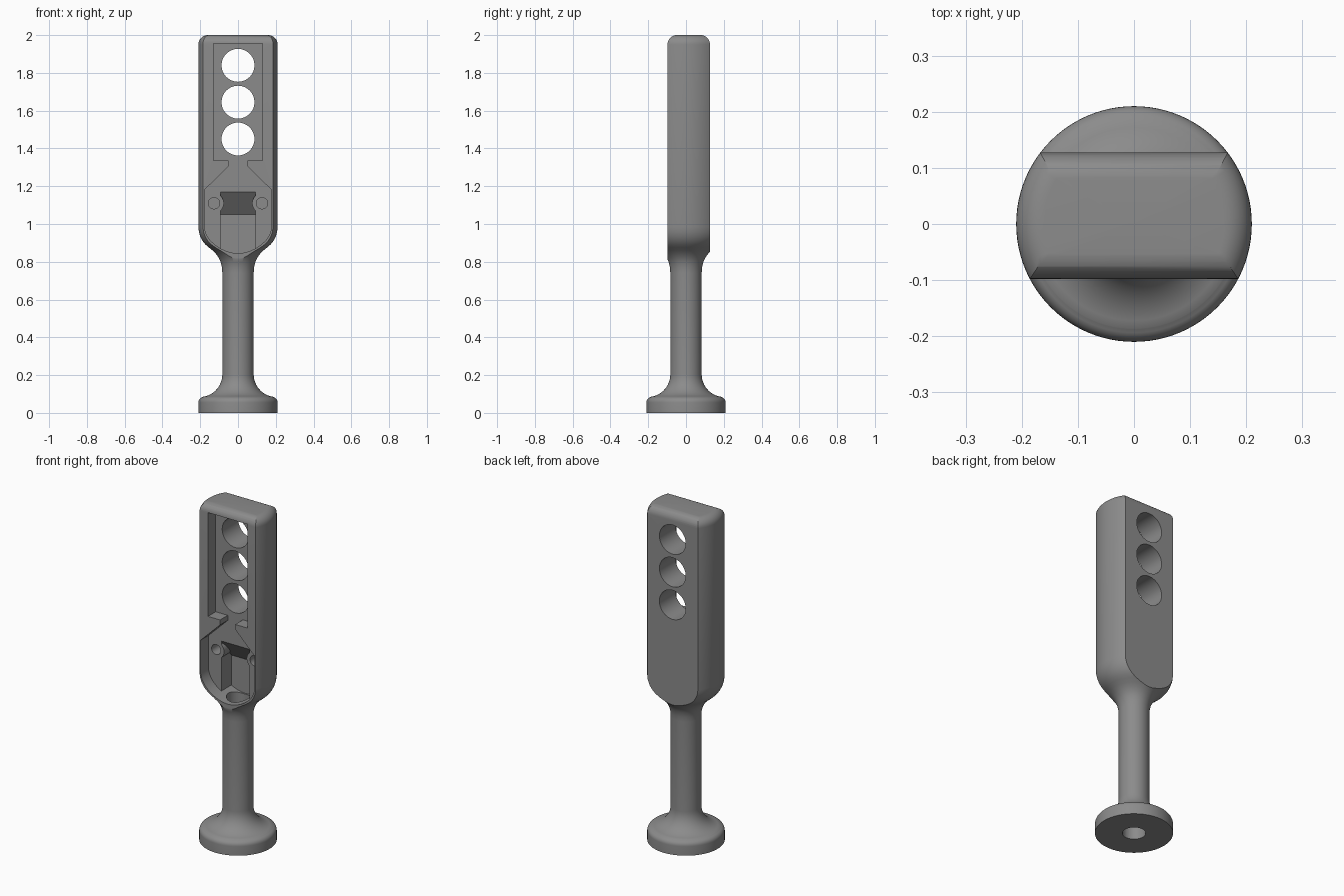
import bpy, bmesh, math
from mathutils import Matrix, Vector

if "Cube" in bpy.data.objects:
    bpy.data.objects.remove(bpy.data.objects["Cube"])


def new_object(name, bm):
    bmesh.ops.recalc_face_normals(bm, faces=bm.faces)
    mesh = bpy.data.meshes.new(name)
    bm.to_mesh(mesh)
    bm.free()
    ob = bpy.data.objects.new(name, mesh)
    bpy.context.collection.objects.link(ob)
    return ob


def prism(name, outline, axis, start, end):
    """Extrude a closed outline; axis 'x' takes (y, z) points, axis 'y' takes (x, z)."""
    place = (lambda p, d: (d, p[0], p[1])) if axis == 'x' else (lambda p, d: (p[0], d, p[1]))
    bm = bmesh.new()
    face = bm.faces.new([bm.verts.new(place(p, start)) for p in outline])
    ext = bmesh.ops.extrude_face_region(bm, geom=[face])
    move = Vector(place((0, 0), end - start))
    bmesh.ops.translate(bm, vec=move, verts=[g for g in ext['geom'] if isinstance(g, bmesh.types.BMVert)])
    return new_object(name, bm)


def rod(name, radius, start, end, axis, x=0, z=0, sides=48):
    bm = bmesh.new()
    mid = (start + end) / 2
    if axis == 'y':
        m = Matrix.Translation((x, mid, z)) @ Matrix.Rotation(math.pi / 2, 4, 'X')
    else:
        m = Matrix.Translation((x, 0, mid))
    bmesh.ops.create_cone(bm, cap_ends=True, segments=sides, radius1=radius, radius2=radius,
                          depth=end - start, matrix=m)
    return new_object(name, bm)


def revolve(name, profile, sides=96):
    """Turn an (r, z) profile, starting and ending on the axis, into a solid."""
    bm = bmesh.new()
    verts = [bm.verts.new((r, 0, z)) for r, z in profile]
    edges = [bm.edges.new(pair) for pair in zip(verts, verts[1:])]
    bmesh.ops.spin(bm, geom=verts + edges, cent=(0, 0, 0), axis=(0, 0, 1),
                   angle=2 * math.pi, steps=sides)
    bmesh.ops.remove_doubles(bm, verts=bm.verts, dist=1e-5)
    return new_object(name, bm)


def boolean(target, cutter, operation='DIFFERENCE'):
    mod = target.modifiers.new('cut', 'BOOLEAN')
    mod.operation, mod.solver, mod.object = operation, 'EXACT', cutter
    bpy.context.view_layer.objects.active = target
    bpy.ops.object.modifier_apply(modifier=mod.name)
    bpy.data.objects.remove(cutter)


def arc(cx, cz, r, a0, a1, n=8):
    return [(cx + r * math.cos(math.radians(a0 + (a1 - a0) * i / n)),
             cz + r * math.sin(math.radians(a0 + (a1 - a0) * i / n))) for i in range(n + 1)]


# Turned body: foot, stem, flared neck and round head
profile = [(0, 0), (0.21, 0)]
profile += arc(0.18, 0.055, 0.03, 0, 75, 6)
profile += arc(0.203, 0.204, 0.12, 262, 180, 12)
profile += [(0.083, 0.74), (0.085, 0.77), (0.092, 0.80), (0.103, 0.823), (0.118, 0.843),
            (0.135, 0.86), (0.155, 0.876), (0.173, 0.892), (0.188, 0.911), (0.199, 0.932),
            (0.207, 0.957), (0.21, 0.985)]
profile += arc(0.16, 1.95, 0.05, 0, 90)
profile += [(0, 2.0)]
body = revolve('handle_body', profile)

# Flatten the head front and back, with rounded top edges
FRONT, BACK, FLOOR = -0.098, 0.127, -0.025
slab = [(-0.3, -0.1), (0.3, -0.1), (0.3, 0.5), (BACK, 0.5)]
slab += arc(BACK - 0.05, 1.9505, 0.05, 0, 90) + arc(FRONT + 0.05, 1.9505, 0.05, 90, 180)
slab += [(FRONT, 0.5), (-0.3, 0.5)]
boolean(body, prism('slab', slab, 'x', -0.4, 0.4), 'INTERSECT')

# Recess in the front: long window, narrow neck, wide round-bottomed bay
half = [(0.13, 1.955), (0.13, 1.335), (0.05, 1.335), (0.05, 1.305), (0.178, 1.18),
        (0.178, 0.98), (0.17, 0.95), (0.15, 0.916), (0.12, 0.888), (0.09, 0.869),
        (0.06, 0.856), (0.03, 0.848)]
outline = half + [(0, 0.845)] + [(-x, z) for x, z in reversed(half)]
boolean(body, prism('recess', outline, 'y', -0.3, FLOOR))

# Deep slot with a sloping roof, kept clear of the two screw bosses
slot = prism('slot', [(-0.06, 0.8), (0.07, 0.8), (0.07, 1.05), (-0.06, 1.214)], 'x', -0.093, 0.093)
boolean(slot, prism('slot_limit', outline, 'y', -0.35, 0.2), 'INTERSECT')
for side in (-1, 1):
    boolean(slot, rod('boss', 0.052, -0.2, 0.2, 'y', side * 0.127, 1.11))
boolean(body, slot)

# Screw holes, finger holes and the bore up the stem
for side in (-1, 1):
    boolean(body, rod('screw_hole', 0.03, -0.2, 0.06, 'y', side * 0.127, 1.11, 32))
for z in (1.84, 1.645, 1.45):
    boolean(body, rod('round_hole', 0.087, -0.3, 0.3, 'y', 0, z, 64))
boolean(body, rod('bore', 0.063, -0.1, 0.9, 'z'))

# Single grey finish
grey = bpy.data.materials.new('grey')
grey.diffuse_color = (0.26, 0.26, 0.26, 1)
grey.use_nodes = True
grey.node_tree.nodes["Principled BSDF"].inputs["Base Color"].default_value = grey.diffuse_color
body.data.materials.clear()
body.data.materials.append(grey)
for poly in body.data.polygons:
    poly.material_index = 0
bpy.ops.object.select_all(action='DESELECT')
body.select_set(True)
bpy.context.view_layer.objects.active = body
bpy.ops.object.shade_smooth_by_angle(angle=math.radians(30))
